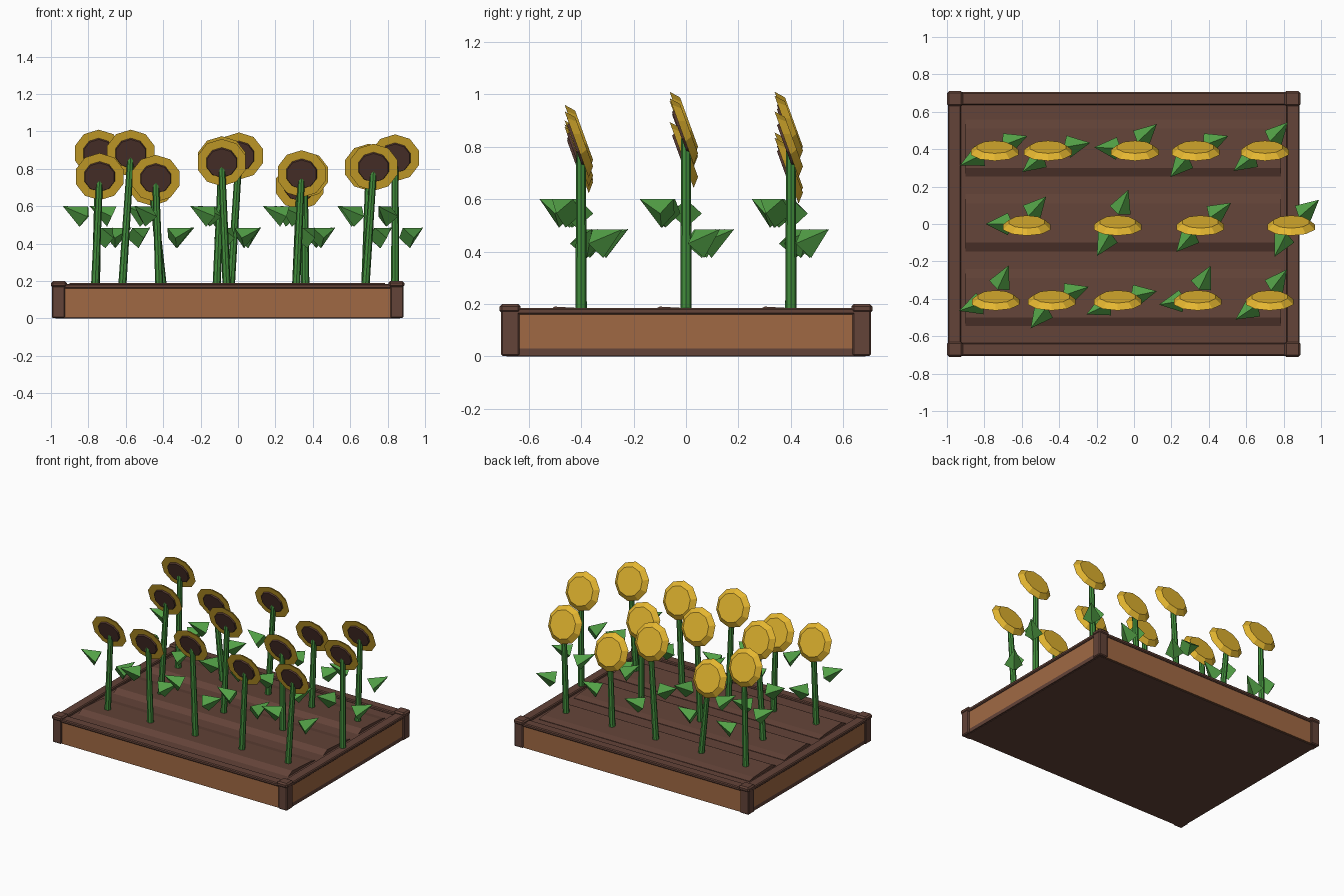
import bpy, bmesh, math
from mathutils import Vector, Matrix

cube = bpy.data.objects.get("Cube")
if cube:
    bpy.data.objects.remove(cube, do_unlink=True)


def material(name, r, g, b):
    lin = [((c / 255 + 0.055) / 1.055) ** 2.4 for c in (r, g, b)] + [1]
    m = bpy.data.materials.new(name)
    m.use_nodes = True
    m.diffuse_color = lin
    m.node_tree.nodes["Principled BSDF"].inputs["Base Color"].default_value = lin
    return m


PANEL = material("light_wood", 160, 105, 68)
TRIM = material("dark_wood", 99, 67, 56)
SOIL = material("soil", 99, 67, 56)
STEM = material("stem_green", 66, 142, 60)
LEAF = material("leaf_green", 82, 160, 70)
PETAL = material("petal_yellow", 228, 182, 48)
SEED = material("seed_brown", 84, 56, 48)


def finish(bm, name, mat, bevel=0):
    bmesh.ops.recalc_face_normals(bm, faces=bm.faces)
    mesh = bpy.data.meshes.new(name)
    bm.to_mesh(mesh)
    bm.free()
    mesh.materials.append(mat)
    ob = bpy.data.objects.new(name, mesh)
    bpy.context.collection.objects.link(ob)
    if bevel:
        mod = ob.modifiers.new("Bevel", "BEVEL")
        mod.width = bevel
        mod.segments = 1
    return ob


def box(name, lo, hi, mat, bevel=0):
    bm = bmesh.new()
    lo, hi = Vector(lo), Vector(hi)
    bmesh.ops.create_cube(bm, size=1)
    for v in bm.verts:
        v.co = (lo + hi) / 2 + Vector(a * b for a, b in zip(v.co, hi - lo))
    return finish(bm, name, mat, bevel)


def cone(name, start, end, r1, r2, sides, mat, spin=0):
    bm = bmesh.new()
    axis = Vector(end) - Vector(start)
    turn = axis.to_track_quat('Z', 'Y').to_matrix().to_4x4()
    place = Matrix.Translation((Vector(start) + Vector(end)) / 2) @ turn
    bmesh.ops.create_cone(bm, cap_ends=True, segments=sides, radius1=r1, radius2=r2,
                          depth=axis.length, matrix=place @ Matrix.Rotation(spin, 4, 'Z'))
    return finish(bm, name, mat)


# Planter box
X0, X1, Y = -0.995, 0.885, 0.705
box("soil_bed", (X0 + 0.02, -Y + 0.02, 0), (X1 - 0.02, Y - 0.02, 0.165), SOIL)
for s, side in ((-1, "front"), (1, "back")):
    ys = sorted((s * (Y - 0.01), s * (Y - 0.06)))
    box(side + "_panel", (X0 + 0.04, ys[0], 0.004), (X1 - 0.04, ys[1], 0.165), PANEL)
    ys = sorted((s * Y, s * (Y - 0.07)))
    box(side + "_rim", (X0, ys[0], 0.16), (X1, ys[1], 0.185), TRIM, 0.006)
for s, x, side in ((1, X0, "right"), (-1, X1, "left")):
    xs = sorted((x + s * 0.01, x + s * 0.06))
    box(side + "_panel", (xs[0], -Y + 0.04, 0.03), (xs[1], Y - 0.04, 0.165), PANEL)
    box(side + "_base_strip", (xs[0], -Y + 0.04, 0.003), (xs[1], Y - 0.04, 0.03), TRIM)
    xs = sorted((x, x + s * 0.07))
    box(side + "_rim", (xs[0], -Y, 0.16), (xs[1], Y, 0.185), TRIM, 0.006)
    for t in (-1, 1):
        ys = sorted((t * Y, t * (Y - 0.07)))
        box("corner_post", (xs[0], ys[0], 0.002), (xs[1], ys[1], 0.18), TRIM, 0.006)
        xc = sorted((x - s * 0.004, x + s * 0.08))
        yc = sorted((t * (Y + 0.006), t * (Y - 0.075)))
        box("corner_cap", (xc[0], yc[0], 0.165), (xc[1], yc[1], 0.2), TRIM, 0.01)

# Raised soil rows
for y in (-0.4, 0, 0.4):
    bm = bmesh.new()
    ring = [bm.verts.new((-0.9, y + dy, z)) for dy, z in
            ((0.16, 0.16), (0.16, 0.168), (0.11, 0.178), (-0.1, 0.19), (-0.155, 0.16))]
    face = bm.faces.new(ring)
    ext = bmesh.ops.extrude_face_region(bm, geom=[face])
    moved = [e for e in ext["geom"] if isinstance(e, bmesh.types.BMVert)]
    bmesh.ops.translate(bm, verts=moved, vec=(1.685, 0, 0))
    finish(bm, "soil_row", SOIL)


def leaf(x, y, z, degrees):
    a = math.radians(degrees)
    out = Vector((math.cos(a), math.sin(a), 0))
    root = Vector((x, y, z)) + out * 0.08
    cone("leaf", root, root + out * 0.118 + Vector((0, 0, 0.055)), 0.06, 0, 4, LEAF)


def flower(y, base, top, height, right_leaf, left_leaf):
    face = Vector((0, -math.cos(math.radians(20)), -math.sin(math.radians(20))))
    centre = Vector((top, y - 0.012, height))
    cone("stem", (base, y, 0.15), (top, y, height - 0.01), 0.022, 0.018, 8, STEM)
    cone("petals", centre - face * 0.025, centre + face * 0.005, 0.1, 0.134, 10, PETAL)
    cone("seed_disc", centre, centre + face * 0.014, 0.088, 0.082, 10, SEED)
    for z, angle in ((0.545, right_leaf), (0.43, left_leaf)):
        mid = base + (top - base) * (z - 0.15) / (height - 0.15)
        leaf(mid, y, z, angle)


# Flowers: stem base x, head x, head height, leaf directions
ROWS = {
    0.4: [(-0.76, -0.745, 0.885, 206, 21), (-0.4, -0.46, 0.73, 218, 10),
          (-0.04, 0.005, 0.87, 177, 43), (0.31, 0.33, 0.71, 229, 21),
          (0.68, 0.7, 0.81, 216, 47)],
    0: [(-0.62, -0.573, 0.885, 180, 48), (-0.115, -0.087, 0.85, 240, 68),
        (0.36, 0.355, 0.77, 229, 35), (0.84, 0.84, 0.86, 243, 41)],
    -0.4: [(-0.765, -0.74, 0.76, 199, 65), (-0.42, -0.44, 0.75, 233, 19),
           (-0.06, -0.087, 0.835, 205, 12), (0.31, 0.34, 0.775, 189, 64),
           (0.68, 0.725, 0.81, 214, 53)],
}
for row, plants in ROWS.items():
    for plant in plants:
        flower(row, *plant)
